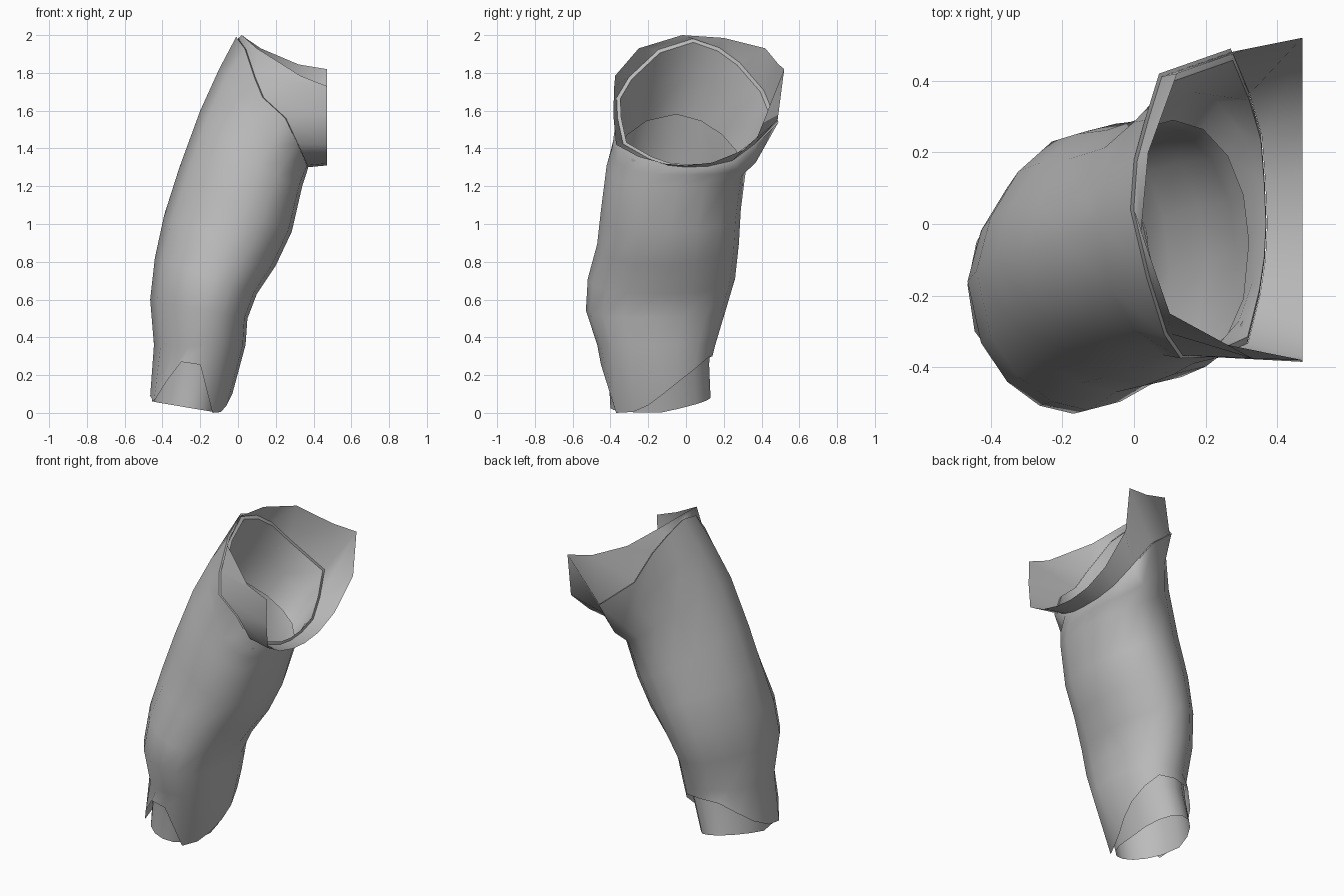
import bpy
import math
from mathutils import Vector

cube = bpy.data.objects.get("Cube")
if cube:
    bpy.data.objects.remove(cube)

SIDES = 16

cloth = bpy.data.materials.new("grey cloth")
cloth.use_nodes = True
GREY = (0.5, 0.5, 0.5, 1)
cloth.diffuse_color = GREY
cloth.node_tree.nodes["Principled BSDF"].inputs["Base Color"].default_value = GREY


def ring(outer, inner, front, back, dip=0):
    """Tilted oval from outer (x, z), inner (x, z) and y limits, fuller in front; dip lowers front and back."""
    pts = []
    for k in range(SIDES):
        a = math.tau * k / SIDES
        s = math.sin(a)
        t = ((1 - math.cos(a)) / 2) ** 0.8
        x = outer[0] + (inner[0] - outer[0]) * t
        z = outer[1] + (inner[1] - outer[1]) * t - dip * s * s
        bulge = s if s > 0 else -abs(s) ** 0.8
        y = (front + back) / 2 + (back - front) / 2 * bulge
        pts.append(Vector((x, y, z)))
    return pts


def shrink(pts, factor, shift=(0, 0, 0)):
    mid = sum(pts, Vector()) / len(pts)
    return [mid + (p - mid) * factor + Vector(shift) for p in pts]


def loft(name, rings):
    verts = [p for r in rings for p in r]
    faces = []
    for i in range(len(rings) - 1):
        for k in range(SIDES):
            n = (k + 1) % SIDES
            a, b = i * SIDES, (i + 1) * SIDES
            faces.append((a + n, a + k, b + k, b + n))
    mesh = bpy.data.meshes.new(name)
    mesh.from_pydata(verts, [], faces)
    mesh.materials.append(cloth)
    obj = bpy.data.objects.new(name, mesh)
    bpy.context.collection.objects.link(obj)
    bpy.ops.object.select_all(action="DESELECT")
    obj.select_set(True)
    bpy.context.view_layer.objects.active = obj
    bpy.ops.object.shade_smooth_by_angle(angle=math.radians(55))


def points(*coords):
    return [Vector(c) for c in coords]


# Leg sleeve: notched hem, tilted ovals, slanted rim folded into a short lining
hem = points((-.465, -.17, .09), (-.44, -.05, .15), (-.39, .04, .22), (-.31, .115, .29),
             (-.19, .14, .3), (-.09, .12, .295), (-.04, .05, .235), (-.02, -.04, .165),
             (-.03, -.12, .1), (-.06, -.2, .04), (-.09, -.28, .005), (-.135, -.37, 0),
             (-.2, -.45, .255), (-.3, -.44, .27), (-.38, -.385, .165), (-.445, -.3, .06))
rim = points((-.01, .04, 1.99), (0, .18, 1.94), (.03, .29, 1.86), (.07, .42, 1.71),
             (.27, .49, 1.54), (.32, .37, 1.42), (.355, .25, 1.33), (.365, .12, 1.3),
             (.37, 0, 1.295), (.365, -.1, 1.305), (.35, -.2, 1.34), (.315, -.34, 1.42),
             (.25, -.37, 1.56), (.13, -.375, 1.67), (.085, -.31, 1.78), (.035, -.15, 1.93))
body = [ring((-.445, .36), (.04, .36), -.47, .155),
        ring((-.465, .6), (.05, .5), -.53, .21),
        ring((-.44, .82), (.1, .63), -.52, .26),
        ring((-.39, 1.05), (.2, .78), -.47, .28),
        ring((-.31, 1.3), (.285, .96), -.45, .29, 0.03),
        ring((-.2, 1.6), (.34, 1.2), -.42, .32, 0.06),
        ring((-.1, 1.82), (.36, 1.26), -.39, .4, 0.09)]
lining = [shrink(rim, 0.93, (.01, 0, 0)), shrink(body[-1], 0.92), shrink(body[-2], 0.92)]
loft("leg_sleeve", [hem] + body + [rim] + lining)

# Hip panel: starts inside the rim and flares to the waist and the centre seam
edge = points((.02, -.02, 2), (.04, .2, 1.985), (.12, .42, 1.93), (.32, .49, 1.845),
              (.47, .52, 1.82), (.47, .485, 1.55), (.47, .3, 1.39), (.47, .14, 1.325),
              (.47, 0, 1.31), (.47, -.12, 1.32), (.47, -.25, 1.355), (.47, -.37, 1.42),
              (.47, -.385, 1.58), (.47, -.38, 1.73), (.33, -.375, 1.785), (.1, -.25, 1.93))
loft("hip_panel", [shrink(rim, 0.98, (.005, 0, 0)), edge])

# Ankle cuff: short open tube showing below the notched hem
cuff_bottom = ring((-.455, .06), (-.1, 0), -.4, .13)
for p in cuff_bottom:
    p.z += max(0, 0.2 * (p.y + 0.14))
cuff_middle = shrink(ring((-.45, .26), (-.02, .25), -.43, .14), 0.94)
cuff_top = shrink(body[0], 0.92, (0, 0, .05))
loft("ankle_cuff", [cuff_bottom, cuff_middle, cuff_top])
